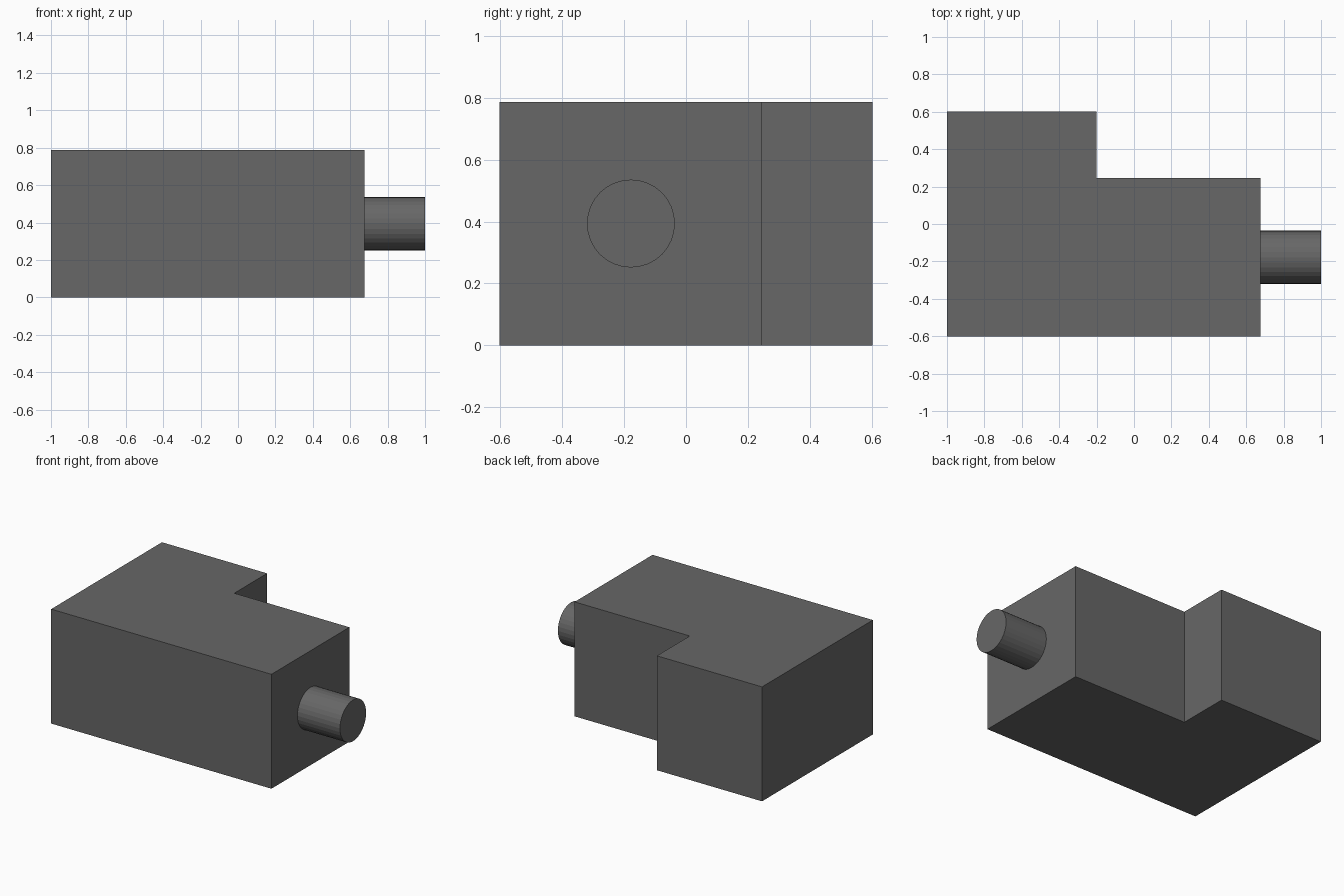
import bpy, bmesh, math
from mathutils import Matrix

if "Cube" in bpy.data.objects:
    bpy.data.objects.remove(bpy.data.objects["Cube"])

HEIGHT = 0.787
FACE_X = 0.676
STEP_Y = 0.245

dark_grey = bpy.data.materials.new("dark_grey")
dark_grey.diffuse_color = (0.135, 0.135, 0.135, 1)
dark_grey.use_nodes = True
dark_grey.node_tree.nodes["Principled BSDF"].inputs["Base Color"].default_value = dark_grey.diffuse_color


def make_object(name, bm):
    bmesh.ops.recalc_face_normals(bm, faces=bm.faces)
    mesh = bpy.data.meshes.new(name)
    bm.to_mesh(mesh)
    bm.free()
    mesh.materials.append(dark_grey)
    obj = bpy.data.objects.new(name, mesh)
    bpy.context.collection.objects.link(obj)
    return obj


# L-shaped body: plan profile extruded upwards
profile = [(-1, -0.602), (FACE_X, -0.602), (FACE_X, STEP_Y),
           (-0.2, STEP_Y), (-0.2, 0.602), (-1, 0.602)]
bm = bmesh.new()
base = bm.faces.new([bm.verts.new((x, y, 0)) for x, y in profile])
top = bmesh.ops.extrude_face_region(bm, geom=[base], use_keep_orig=True)
top_verts = [g for g in top["geom"] if isinstance(g, bmesh.types.BMVert)]
bmesh.ops.translate(bm, verts=top_verts, vec=(0, 0, HEIGHT))
make_object("body", bm)

# Round shaft centred on the narrow end face, pointing along +x
bm = bmesh.new()
length = 1 - FACE_X
place = (Matrix.Translation((FACE_X + length / 2, -0.178, HEIGHT / 2))
         @ Matrix.Rotation(math.pi / 2, 4, 'Y'))
bmesh.ops.create_cone(bm, cap_ends=True, segments=32, radius1=0.142,
                      radius2=0.142, depth=length, matrix=place)
make_object("shaft", bm)
